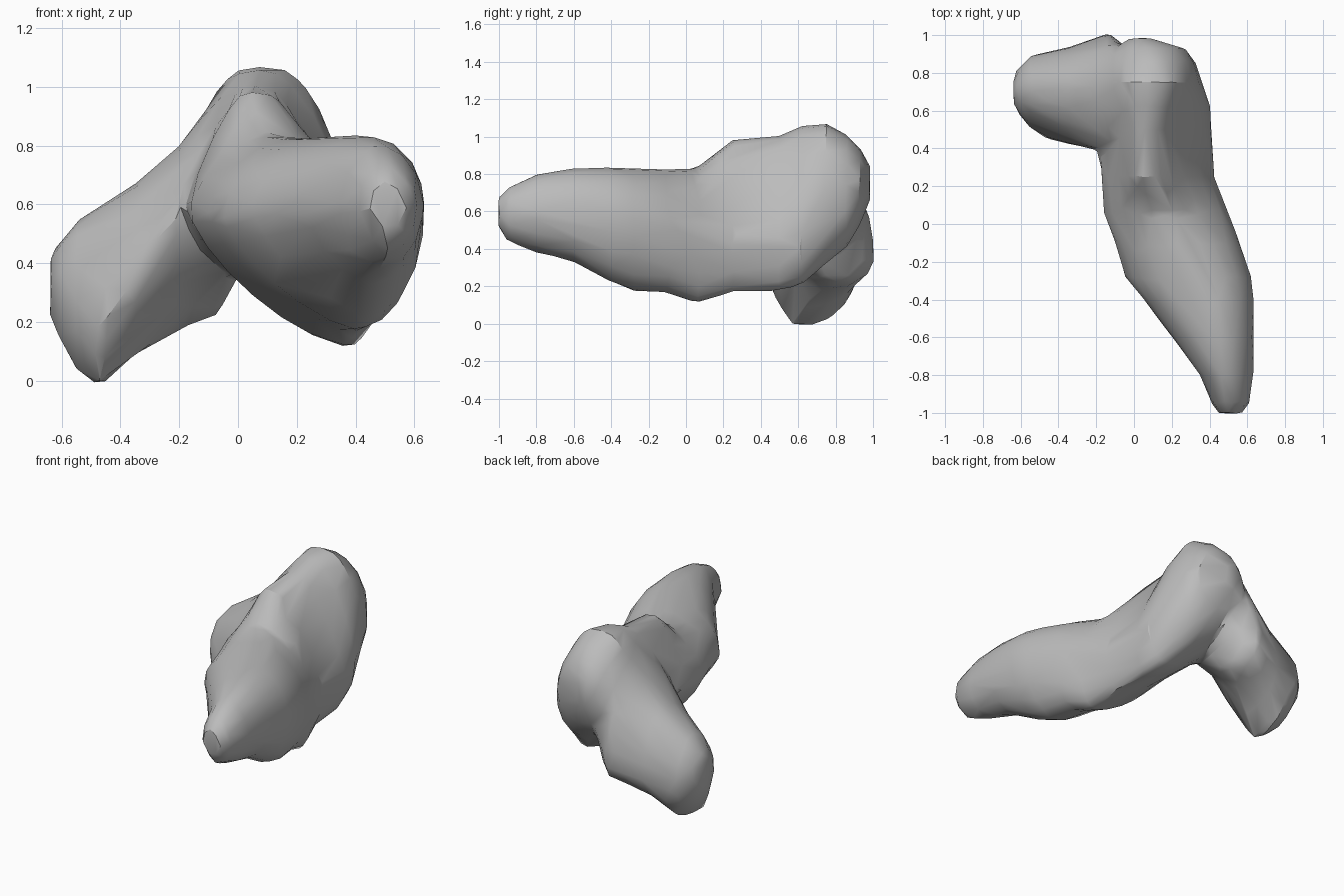
import bpy
import bmesh
import math

start_cube = bpy.data.objects.get("Cube")
if start_cube:
    bpy.data.objects.remove(start_cube, do_unlink=True)

SIDES = 32


def make_material(name, level):
    mat = bpy.data.materials.new(name)
    mat.use_nodes = True
    colour = (level, level, level, 1)
    mat.diffuse_color = colour
    mat.node_tree.nodes["Principled BSDF"].inputs["Base Color"].default_value = colour
    return mat


def lopsided_ring(low, top, high, bottom, crest=1.0, flat=0.0):
    """Closed outline of four quarter arcs joining the four extreme points.

    A crest above one straightens the upper arcs into a ridge, and flat is
    half the width of the level strip along that ridge.
    """
    points = []
    for i in range(SIDES):
        angle = math.tau * i / SIDES
        c, s = math.cos(angle), math.sin(angle)
        side = high if c > 0 else low
        cap = top if s > 0 else bottom
        # The underside on the low side is flatter than a true ellipse
        power = crest if s > 0 else 1.45 if c < 0 else 1.0
        centre = cap[0]
        if s > 0 and abs(c) > .01:
            centre += math.copysign(flat, c)
        u = centre + (side[0] - centre) * abs(c) ** power
        z = side[1] + (cap[1] - side[1]) * abs(s) ** power
        points.append((u, z))
    return points


def add_limb(bm, stations, place):
    """Skin the outlines of one limb into a closed tube."""
    rings = []
    for along, *shape in stations:
        outline = lopsided_ring(*shape)
        rings.append([bm.verts.new(place(along, u, z)) for u, z in outline])
    for a, b in zip(rings, rings[1:]):
        for i in range(SIDES):
            j = (i + 1) % SIDES
            bm.faces.new((a[i], a[j], b[j], b[i]))
    bm.faces.new(rings[0])
    bm.faces.new(rings[-1])


# Long limb: station along y, then low-x, top, high-x and bottom points
long_limb = [
    (-1.005, (.45, .59), (.5, .67), (.57, .6), (.51, .51)),
    (-.95, (.41, .59), (.5, .73), (.61, .6), (.5, .44)),
    (-.8, (.35, .58), (.48, .8), (.63, .59), (.47, .38)),
    (-.6, (.2, .58), (.45, .83), (.635, .59), (.45, .33)),
    (-.4, (.05, .57), (.4, .835), (.635, .57), (.43, .22)),
    (-.28, (-.05, .56), (.34, .83), (.62, .54), (.4, .175)),
    (-.1, (-.1, .56), (.22, .825), (.56, .5), (.38, .165)),
    (.06, (-.165, .57), (.1, .835), (.5, .47), (.37, .11), 1.2),
    (.25, (-.175, .58), (.06, .985), (.425, .43), (.34, .17), 1.6, .04),
    (.5, (-.185, .58), (.06, 1.005), (.41, .43), (.32, .175), 1.6, .04),
    (.62, (-.19, .58), (.07, 1.06), (.405, .48), (.28, .21), 1.4, .04),
    (.75, (-.18, .58), (.08, 1.072), (.36, .55), (.2, .32), 1.05, .03),
    (.86, (-.16, .6), (.09, 1.01), (.325, .62), (.16, .41)),
    (.93, (-.1, .65), (.08, .94), (.27, .7), (.1, .53)),
    (.985, (-.02, .75), (.03, .84), (.09, .76), (.04, .66)),
]

# Short limb: station along x, then low-y, top, high-y and bottom points
short_limb = [
    (-.64, (.65, .32), (.71, .42), (.77, .33), (.7, .22)),
    (-.61, (.58, .3), (.7, .47), (.83, .3), (.66, .14)),
    (-.55, (.51, .24), (.7, .54), (.89, .28), (.62, .03)),
    (-.47, (.455, .19), (.7, .595), (.91, .28), (.6, -.02)),
    (-.35, (.42, .34), (.7, .67), (.935, .3), (.64, .09)),
    (-.2, (.39, .57), (.7, .8), (.99, .34), (.74, .175)),
    (-.13, (.36, .58), (.7, .895), (1.01, .35), (.8, .2)),
    (-.06, (.36, .6), (.7, .98), (.95, .42), (.8, .23)),
    (0, (.4, .62), (.71, 1.04), (.93, .55), (.7, .36)),
    (.12, (.5, .62), (.72, 1.04), (.88, .62), (.7, .42)),
]

bm = bmesh.new()
add_limb(bm, long_limb, lambda y, x, z: (x, y, z))
add_limb(bm, short_limb, lambda x, y, z: (x, y, z))
bmesh.ops.recalc_face_normals(bm, faces=bm.faces)
mesh = bpy.data.meshes.new("bent_rock")
bm.to_mesh(mesh)
bm.free()
mesh.materials.append(make_material("stone_grey", .5))
rock = bpy.data.objects.new("bent_rock", mesh)
bpy.context.scene.collection.objects.link(rock)

# Fuse the limbs, soften the joint and reduce to chunky facets
fuse = rock.modifiers.new("fuse", "REMESH")
fuse.mode = "VOXEL"
fuse.voxel_size = .025
soften = rock.modifiers.new("soften", "SMOOTH")
soften.factor = .5
soften.iterations = 3
reduce = rock.modifiers.new("reduce", "DECIMATE")
reduce.ratio = .035

bpy.ops.object.select_all(action="DESELECT")
rock.select_set(True)
bpy.context.view_layer.objects.active = rock
for step in ("fuse", "soften", "reduce"):
    bpy.ops.object.modifier_apply(modifier=step)
bpy.ops.object.shade_smooth_by_angle(angle=math.radians(30))
